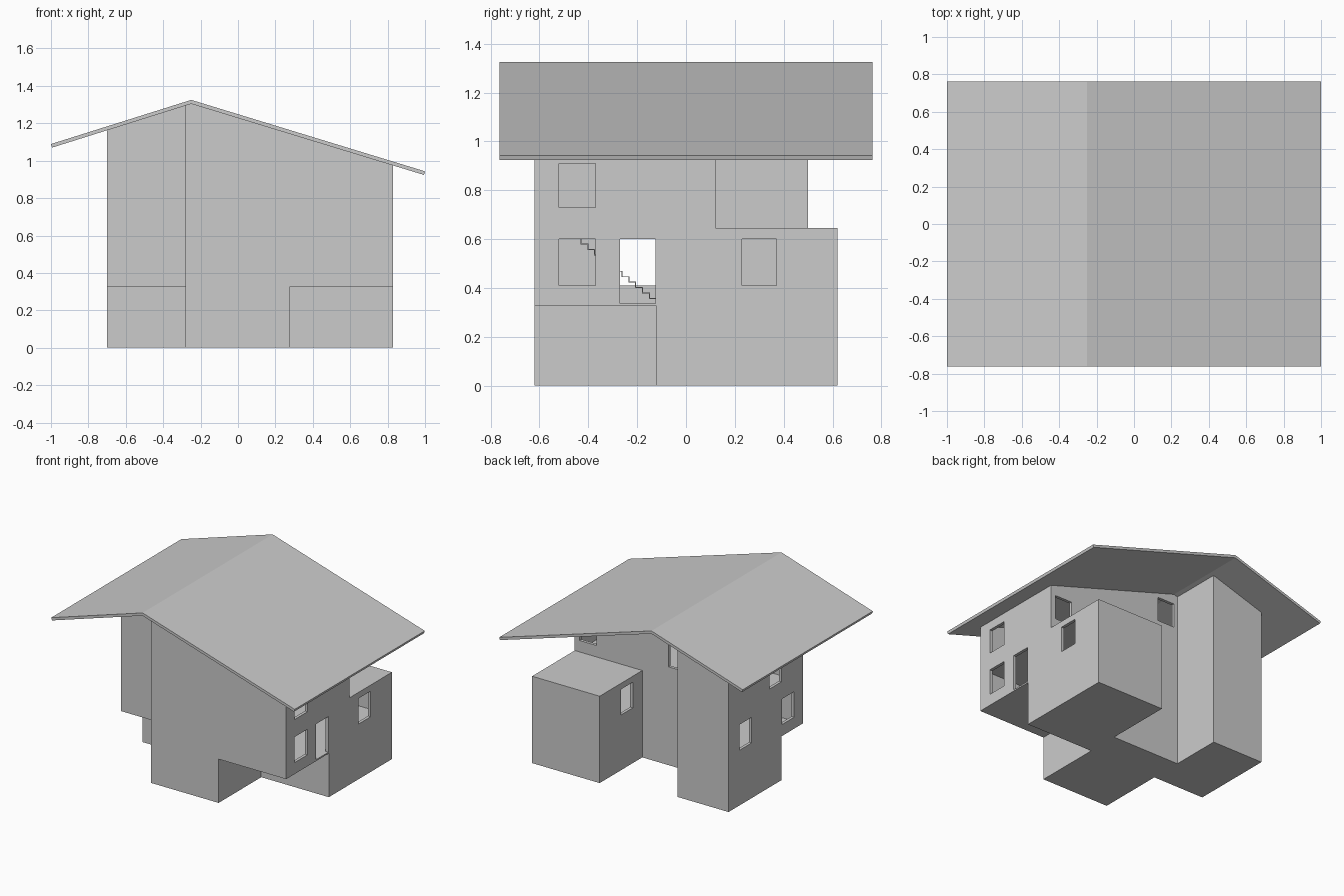
import bpy, bmesh
from mathutils import Vector

if "Cube" in bpy.data.objects:
    bpy.data.objects.remove(bpy.data.objects["Cube"])

T = 0.022            # wall thickness
FLOORS = [0.0, 0.325, 0.645, 0.955]


def make_object(name, bm):
    bmesh.ops.recalc_face_normals(bm, faces=bm.faces)
    me = bpy.data.meshes.new(name)
    bm.to_mesh(me)
    bm.free()
    ob = bpy.data.objects.new(name, me)
    bpy.context.collection.objects.link(ob)
    return ob


def prism(bm, base, move):
    """Extrude a closed 3D outline along a vector."""
    a = [bm.verts.new(p) for p in base]
    b = [bm.verts.new(Vector(p) + Vector(move)) for p in base]
    bm.faces.new(a)
    bm.faces.new(b)
    n = len(a)
    for i in range(n):
        j = (i + 1) % n
        bm.faces.new((a[i], a[j], b[j], b[i]))


def inset(poly, d):
    """Inset a counter-clockwise right-angled outline."""
    out = []
    for i, p in enumerate(poly):
        p = Vector(p)
        e1 = (p - Vector(poly[i - 1])).normalized()
        e2 = (Vector(poly[(i + 1) % len(poly)]) - p).normalized()
        out.append(p + d * (Vector((-e1.y, e1.x)) + Vector((-e2.y, e2.x))))
    return out


def box(bm, x0, x1, y0, y1, z0, z1):
    prism(bm, [(x0, y0, z0), (x1, y0, z0), (x1, y1, z0), (x0, y1, z0)], (0, 0, z1 - z0))


def walls(name, poly, z0, z1):
    bm = bmesh.new()
    rings = [[bm.verts.new((p[0], p[1], z)) for p in pl]
             for pl, z in ((poly, z0), (poly, z1), (inset(poly, T), z1), (inset(poly, T), z0))]
    n = len(poly)
    for r in range(4):
        a, b = rings[r], rings[(r + 1) % 4]
        for i in range(n):
            j = (i + 1) % n
            bm.faces.new((a[i], a[j], b[j], b[i]))
    return make_object(name, bm)


def slab(name, poly, z0, z1):
    bm = bmesh.new()
    prism(bm, [(p[0], p[1], z0) for p in inset(poly, T)], (0, 0, z1 - z0))
    return make_object(name, bm)


def cut(ob, bm):
    """Subtract the cutter mesh and bake the result."""
    cutter = make_object("cutter", bm)
    cutter.hide_render = True
    m = ob.modifiers.new("openings", 'BOOLEAN')
    m.operation, m.solver, m.object = 'DIFFERENCE', 'EXACT', cutter
    dg = bpy.context.evaluated_depsgraph_get()
    ob.data = bpy.data.meshes.new_from_object(ob.evaluated_get(dg))
    ob.modifiers.clear()
    bpy.data.objects.remove(cutter)


# Floor outlines: pinwheel ground floor, then wider upper storeys
back = [(0.275, 0.62), (0.275, 0.12), (-0.28, 0.12), (-0.28, 0.5), (-0.7, 0.5)]
ground = [(-0.28, -0.62), (0.275, -0.62), (0.275, -0.12), (0.83, -0.12), (0.83, 0.62)] \
    + back + [(-0.7, -0.12), (-0.28, -0.12)]
front_left = [(-0.7, -0.37), (-0.28, -0.37)]
middle = [(-0.28, -0.62), (0.83, -0.62), (0.83, 0.62)] + back + front_left
upper = [(-0.28, -0.62), (0.83, -0.62), (0.83, 0.12)] + back[2:] + front_left
loft = [(-0.28, -0.62), (0.275, -0.62), (0.275, 0.12)] + back[2:] + front_left

# Walls
walls("ground_walls", ground, FLOORS[0], FLOORS[1])
middle_walls = walls("middle_walls", middle, FLOORS[1], FLOORS[2])
upper_walls = walls("upper_walls", upper, FLOORS[2], 1.4)

# Floors
slab("ground_floor", ground, 0, 0.01)
slab("middle_floor", middle, 0.325, 0.335)
slab("upper_floor", middle, 0.635, 0.645)
slab("loft_floor", loft, 0.955, 0.965)

# Middle storey windows and door (walls facing along x)
bm = bmesh.new()
for x, y0, y1, z0 in ((0.83, -0.52, -0.37, 0.41), (0.83, -0.27, -0.125, 0.336),
                      (0.83, 0.23, 0.37, 0.41), (0.275, 0.23, 0.37, 0.41),
                      (-0.7, 0.23, 0.37, 0.41), (-0.7, -0.27, -0.125, 0.41)):
    box(bm, x - 0.05, x + 0.05, y0, y1, z0, 0.6)
cut(middle_walls, bm)

# Upper windows
bm = bmesh.new()
box(bm, 0.78, 0.88, -0.52, -0.37, 0.73, 0.91)
box(bm, -0.75, -0.65, -0.12, 0.02, 0.73, 0.91)
for x0, z0 in ((0.65, 0.73), (-0.08, 0.73), (-0.25, 1.05)):
    box(bm, x0, x0 + 0.14, 0.07, 0.17, z0, z0 + 0.18)
cut(upper_walls, bm)

# Trim the upper walls to the roof slope
under = [(-0.994, 1.07), (-0.25, 1.304), (0.994, 0.924)]
bm = bmesh.new()
prism(bm, [(x, -0.9, z) for x, z in under + [(0.994, 1.6), (-0.994, 1.6)]], (0, 1.8, 0))
cut(upper_walls, bm)

# Roof
bm = bmesh.new()
top = [(1.0, 0.943), (-0.25, 1.325), (-1.0, 1.089)]
prism(bm, [(x, -0.763, z) for x, z in under + top], (0, 1.526, 0))
make_object("roof", bm)

# Thin folded staircase rising towards the front
steps, run, rise = 13, 0.028, 0.0225
line = []
for i in range(steps):
    y, z = -0.12 - i * run, 0.335 + i * rise
    line += [(y, z), (y, z + rise)]
line.append((-0.12 - steps * run, 0.335 + steps * rise))
lower = [(y - 0.004, z - 0.004) for y, z in reversed(line)]
bm = bmesh.new()
prism(bm, [(-0.05, y, z) for y, z in line + lower], (0.15, 0, 0))
make_object("staircase", bm)
